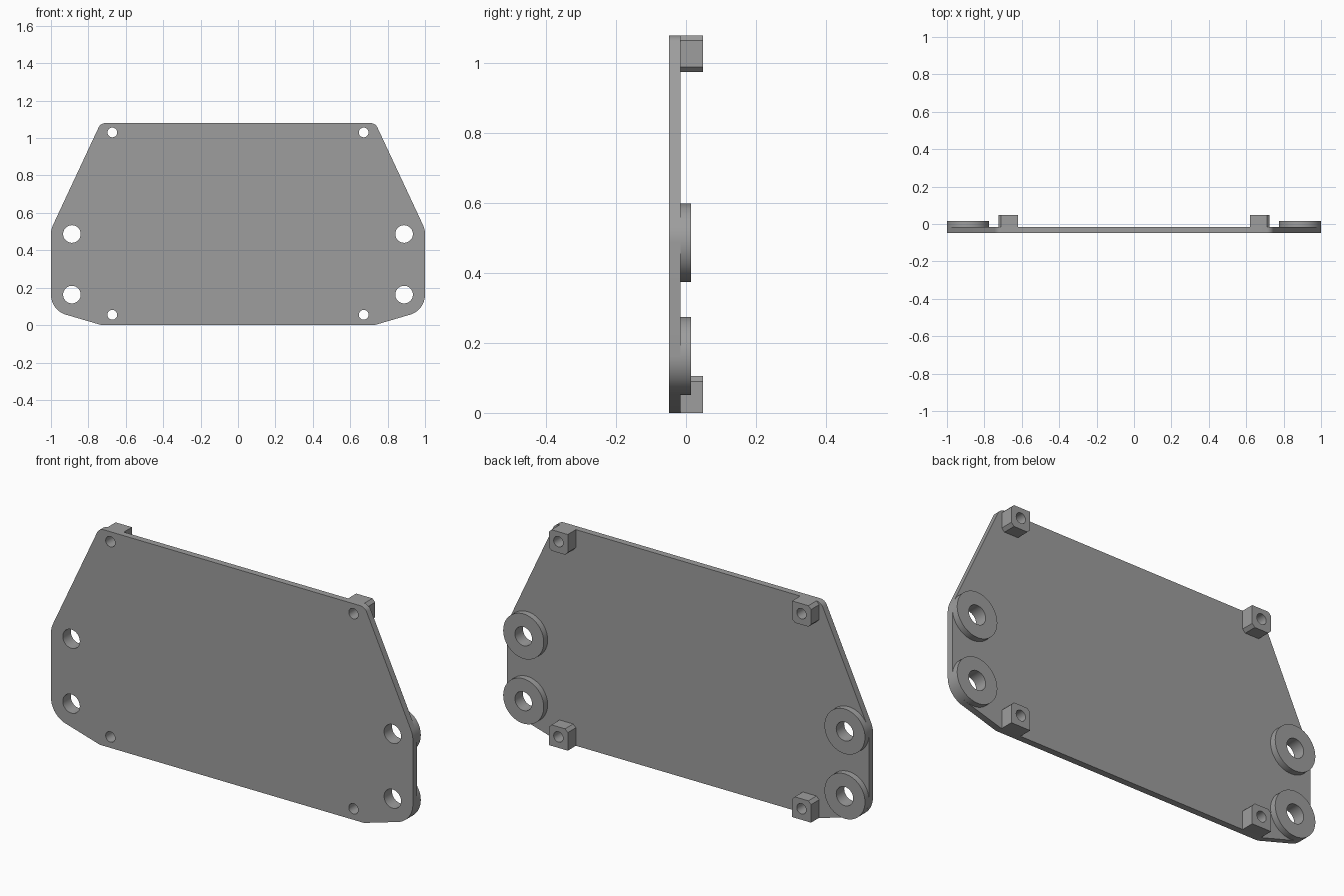
import bpy, bmesh, math
from mathutils import Matrix

if "Cube" in bpy.data.objects:
    bpy.data.objects.remove(bpy.data.objects["Cube"])

grey = bpy.data.materials.new("plain grey")
grey.diffuse_color = (0.34, 0.34, 0.34, 1)
grey.use_nodes = True
grey.node_tree.nodes["Principled BSDF"].inputs["Base Color"].default_value = grey.diffuse_color

Y_FRONT, Y_PLATE, Y_RING, Y_BLOCK = -0.048, -0.016, 0.015, 0.048
RINGS = [(0.888, 0.163), (0.888, 0.487)]
SCREWS = [(0.672, 0.055), (0.672, 1.03)]
RING_R, BOLT_R, SCREW_R = 0.112, 0.047, 0.026


def arc(cx, cz, r, a0, a1, n):
    """Points along an arc, angles in degrees."""
    return [(cx + r * math.cos(math.radians(a0 + (a1 - a0) * i / n)),
             cz + r * math.sin(math.radians(a0 + (a1 - a0) * i / n)))
            for i in range(n + 1)]


def circle(cx, cz, r, n=48):
    return arc(cx, cz, r, 0, 360, n)[:-1]


def mirror(pts):
    return [(-x, z) for x, z in reversed(pts)]


def slab(name, loops, y0, y1):
    """Fill the first loop, pierced by the others, from y0 to y1."""
    curve = bpy.data.curves.new(name, 'CURVE')
    curve.dimensions = '2D'
    curve.fill_mode = 'BOTH'
    curve.extrude = (y1 - y0) / 2
    for pts in loops:
        s = curve.splines.new('POLY')
        s.points.add(len(pts) - 1)
        for p, (x, z) in zip(s.points, pts):
            p.co = (x, z, 0, 1)
        s.use_cyclic_u = True
    ob = bpy.data.objects.new(name, curve)
    bpy.context.collection.objects.link(ob)
    bpy.ops.object.select_all(action='DESELECT')
    ob.select_set(True)
    bpy.context.view_layer.objects.active = ob
    bpy.ops.object.convert(target='MESH')
    ob = bpy.context.object
    # Stand the profile upright and weld caps to walls
    ob.data.transform(Matrix.Translation((0, (y0 + y1) / 2, 0))
                      @ Matrix.Rotation(math.pi / 2, 4, 'X'))
    bm = bmesh.new()
    bm.from_mesh(ob.data)
    bmesh.ops.remove_doubles(bm, verts=bm.verts, dist=1e-5)
    bmesh.ops.recalc_face_normals(bm, faces=bm.faces)
    bm.to_mesh(ob.data)
    bm.free()
    ob.data.materials.clear()
    ob.data.materials.append(grey)
    bpy.ops.object.shade_smooth_by_angle(angle=math.radians(20))
    return ob


# Plate: right half outline from bottom to top, then mirrored
half = [(0.73, 0.0)]
half += arc(*RINGS[0], RING_R, -73.7, 0, 16)
half += arc(*RINGS[1], RING_R, 0, 25.5, 6)
half += arc(0.709, 1.04, 0.04, 25.5, 90, 8)
holes = []
for side in (1, -1):
    holes += [circle(side * x, z, BOLT_R) for x, z in RINGS]
    holes += [circle(side * x, z, SCREW_R, 32) for x, z in SCREWS]
slab("plate", [half + mirror(half)] + holes, Y_FRONT, Y_PLATE)

# Standoffs on the back of the plate
C = 0.015
lower_block = [(0.62, 0), (0.725, 0), (0.725, 0.105 - C), (0.725 - C, 0.105),
               (0.62 + C, 0.105), (0.62, 0.105 - C)]
upper_block = [(0.62, 0.975 + C), (0.62 + C, 0.975), (0.725 - C, 0.975),
               (0.725, 0.975 + C), (0.725, 1.08 - C), (0.725 - C, 1.08),
               (0.62, 1.08)]
for side, label in ((1, "right"), (-1, "left")):
    for (x, z), level in zip(RINGS, ("lower", "upper")):
        slab(f"{level}_{label}_ring",
             [circle(side * x, z, RING_R, 64), circle(side * x, z, BOLT_R)],
             Y_PLATE, Y_RING)
    for (x, z), level, pts in zip(SCREWS, ("lower", "upper"),
                                  (lower_block, upper_block)):
        slab(f"{level}_{label}_screw_block",
             [pts if side > 0 else mirror(pts),
              circle(side * x, z, SCREW_R, 32)],
             Y_PLATE, Y_BLOCK)
